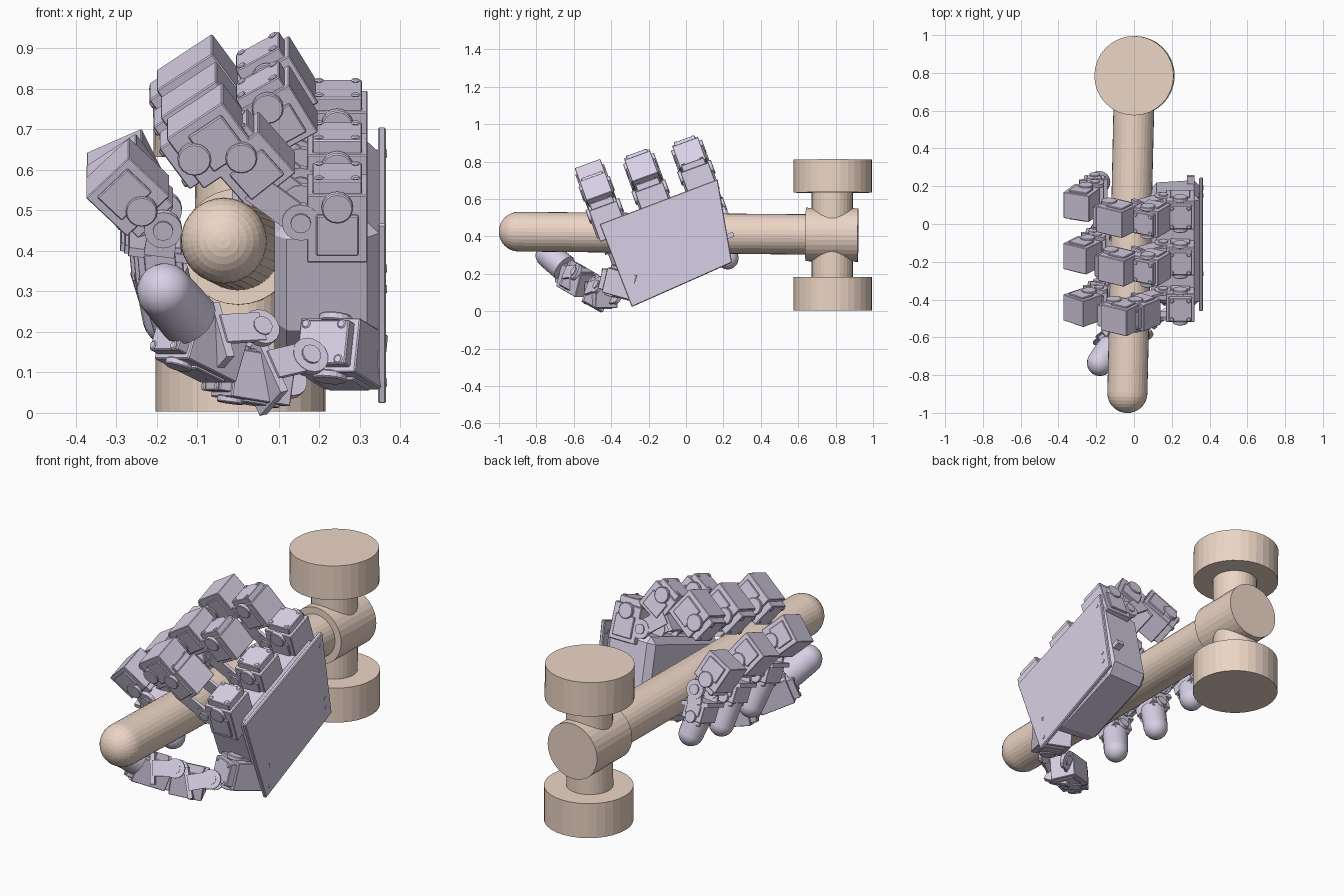
import bpy, bmesh, math
from mathutils import Matrix, Vector

if "Cube" in bpy.data.objects:
    bpy.data.objects.remove(bpy.data.objects["Cube"])

def material(name, col):
    m = bpy.data.materials.new(name)
    m.diffuse_color = (*col, 1)
    m.use_nodes = True
    m.node_tree.nodes["Principled BSDF"].inputs["Base Color"].default_value = m.diffuse_color
    return m

TAN = material("tan", (0.84, 0.67, 0.56))
LILAC = material("lilac", (0.69, 0.63, 0.79))
# hand frame: x across thickness, y across knuckles, z along fingers
C, S = 0.94, 0.342
HAND = Matrix(((1, 0, 0, 0), (0, C, -S, 0), (0, S, C, 0), (0, 0, 0, 1)))

def finish(name, bm, mat, world=Matrix(), bevel=0):
    bmesh.ops.recalc_face_normals(bm, faces=bm.faces)
    me = bpy.data.meshes.new(name)
    bm.to_mesh(me)
    bm.free()
    ob = bpy.data.objects.new(name, me)
    bpy.context.collection.objects.link(ob)
    ob.matrix_world = world
    me.materials.append(mat)
    if bevel:
        b = ob.modifiers.new("bevel", 'BEVEL')
        b.width, b.segments = bevel, 1
        b.limit_method, b.angle_limit = 'ANGLE', math.radians(50)
    return ob

def add_cyl(bm, a, b, r, r2=None, seg=24):
    a, b = Vector(a), Vector(b)
    d = b - a
    m = Matrix.Translation((a + b) / 2) @ d.to_track_quat('Z', 'Y').to_matrix().to_4x4()
    bmesh.ops.create_cone(bm, cap_ends=True, segments=seg, radius1=r,
                          radius2=r if r2 is None else r2, depth=d.length, matrix=m)

def add_box(bm, m, c, size):
    bmesh.ops.create_cube(bm, size=1, matrix=m @ Matrix.Translation(c) @ Matrix.Diagonal((*size, 1)))

def cylinder(name, a, b, r, seg=32):
    bm = bmesh.new()
    add_cyl(bm, a, b, r, seg=seg)
    return finish(name, bm, TAN)

def motor(name, m, size, world=HAND):
    """Servo: body, stepped cap, horn discs on both sides and small screws."""
    w, d, h = size
    bm = bmesh.new()
    add_box(bm, m, (0, 0, -h * .08), (w, d * .86, h * .84))
    add_box(bm, m, (0, 0, h * .40), (w * .82, d * .7, h * .2))
    for s in (-1, 1):
        add_box(bm, m, (0, s * d * .44, -h * .15), (w * .7, d * .08, h * .5))
        add_cyl(bm, m @ Vector((0, s * d * .4, h * .2)), m @ Vector((0, s * d * .52, h * .2)), w * .26, seg=16)
        for t in (-1, 1):
            p = (s * w * .3, t * d * .28, h * .5)
            add_cyl(bm, m @ Vector(p), m @ Vector((p[0], p[1], h * .53)), .012, seg=8)
    return finish(name, bm, LILAC, world, .008)

def bracket(name, a, b, width, axis, world=HAND):
    """Forked link between two joints, with hubs at the first joint."""
    a, b, axis = Vector(a), Vector(b), Vector(axis).normalized()
    d = b - a
    z = (d - axis * d.dot(axis)).normalized()
    x = axis.cross(z)
    m = Matrix.Translation((a + b) / 2) @ Matrix((x, axis, z)).transposed().to_4x4()
    bm = bmesh.new()
    for s in (-1, 1):
        o = axis * s * width / 2
        add_box(bm, m, (0, s * width / 2, 0), (.075, .014, d.length))
        add_cyl(bm, a + o * .85, a + o * 1.15, .047, seg=16)
        add_cyl(bm, a + o * 1.1, a + o * 1.25, .025, seg=12)
    add_box(bm, m, (0, 0, d.length / 2), (.15, width, .022))
    return finish(name, bm, LILAC, world)

def fingertip(name, a, b, r, world=HAND):
    bm = bmesh.new()
    a, b = Vector(a), Vector(b)
    add_cyl(bm, a, b, r * 1.05, r, 16)
    m = Matrix.Translation(b) @ (b - a).to_track_quat('Z', 'Y').to_matrix().to_4x4()
    bmesh.ops.create_uvsphere(bm, u_segments=16, v_segments=10, radius=r, matrix=m)
    ob = finish(name, bm, LILAC, world)
    ob.data.shade_smooth()
    ob.data.set_sharp_from_angle(angle=math.radians(40))

def place(x, u, v, deg=0):
    return Matrix.Translation((x, u, v)) @ Matrix.Rotation(math.radians(deg), 4, 'Y')

# hammer handle with rounded end
A, B = Vector((-.035, -.895, .425)), Vector((0, .66, .41))
bm = bmesh.new()
add_cyl(bm, A, B, .106, .108, 32)
bmesh.ops.create_uvsphere(bm, u_segments=32, v_segments=16, radius=.106,
    matrix=Matrix.Translation(A) @ (B - A).to_track_quat('Z', 'Y').to_matrix().to_4x4())
finish("hammer_handle", bm, TAN)
# hammer head
cylinder("head_barrel", (0, .64, .41), (.005, .92, .407), .143)
cylinder("head_neck", (.002, .782, .15), (.005, .782, .67), .11)
cylinder("head_lower_face", (.006, .785, .004), (.006, .785, .182), .21)
cylinder("head_upper_face", (.002, .785, .634), (0, .785, .81), .21)

# palm back plate and deep body: extruded outlines
def slab(name, pts, x0, x1, inset, bevel):
    bm = bmesh.new()
    lo = [bm.verts.new((x0, u * inset + .05 * (1 - inset), (v - .37) * inset + .37)) for u, v in pts]
    hi = [bm.verts.new((x1, u, v)) for u, v in pts]
    bm.faces.new(lo)
    bm.faces.new(hi)
    for i in range(len(pts)):
        j = (i + 1) % len(pts)
        bm.faces.new((lo[i], lo[j], hi[j], hi[i]))
    finish(name, bm, LILAC, HAND, bevel)

slab("palm_plate", [(-.265, .12), (.32, .16), (.40, .605), (-.275, .595)], .345, .365, 1, .004)
slab("palm_body", [(-.25, .30), (-.15, .16), (.27, .165), (.325, .21), (.375, .59), (-.26, .585)], .09, .348, .95, .03)
bm = bmesh.new()
for u, v in ((.29, .22), (.30, .27), (.36, .55), (-.22, .16)):
    add_cyl(bm, (.34, u, v), (.368, u, v), .01, seg=10)
add_box(bm, Matrix(), (.3, .36, .30), (.04, .04, .025))
finish("palm_fittings", bm, LILAC, HAND)

# three curled fingers: spacing, base height, then (x, v, angle) of
# upper, middle and outer motors, tip joint and tip end
U = (0, 1, 0)
fingers = {
    "index": (.305, .635, (.09, .765, -30), (-.10, .735, -125), (-.27, .50, 155), (-.205, .41), (-.185, .19)),
    "middle": (.04, .62, (.09, .785, -30), (-.09, .76, -125), (-.265, .58, 145), (-.195, .50), (-.175, .23)),
    "outer": (-.225, .61, (.03, .755, -40), (-.075, .80, -125), (-.262, .665, 135), (-.185, .59), (-.15, .31)),
}
for n, (u, base, up, mid, out, joint, end) in fingers.items():
    jx, jv = joint
    ex, ev = end
    motor(n + "_base_motor", place(.245, u, base), (.15, .185, .21))
    bracket(n + "_knuckle_bracket", (.155, u, .61), (.04, u, .70), .14, U)
    motor(n + "_upper_motor", place(up[0], u, up[1], up[2]), (.15, .17, .17))
    motor(n + "_middle_motor", place(mid[0], u, mid[1], mid[2]), (.16, .17, .20))
    motor(n + "_outer_motor", place(out[0], u, out[1], out[2]), (.15, .17, .17))
    bracket(n + "_tip_bracket", (jx, u, jv), (jx - .01, u, jv - .07), .14, U)
    motor(n + "_tip_motor", place(jx - .005, u, jv - .11, 175), (.11, .15, .11))
    fingertip(n + "_tip", (jx, u, jv - .14), (ex, u, ev), .06)

# thumb, in world axes, wrapping below the handle
W = Matrix()
AX = (.4, -.8, .45)
def aim(c, d):
    return Matrix.Translation(c) @ Vector(d).to_track_quat('Z', 'Y').to_matrix().to_4x4()

motor("thumb_base_motor", aim((.25, -.34, .15), (-.4, -.9, .25)), (.16, .16, .21), W)
bracket("thumb_base_bracket", (.15, -.42, .11), (.06, -.48, .09), .13, AX, W)
motor("thumb_middle_motor", aim((.025, -.46, .09), (-.9, -.4, .15)), (.13, .14, .19), W)
bracket("thumb_middle_bracket", (.03, -.54, .18), (-.06, -.6, .18), .13, AX, W)
motor("thumb_outer_motor", aim((-.10, -.59, .17), (-.7, -.6, .35)), (.13, .15, .20), W)
fingertip("thumb_tip", (-.12, -.65, .23), (-.18, -.735, .30), .07, W)
